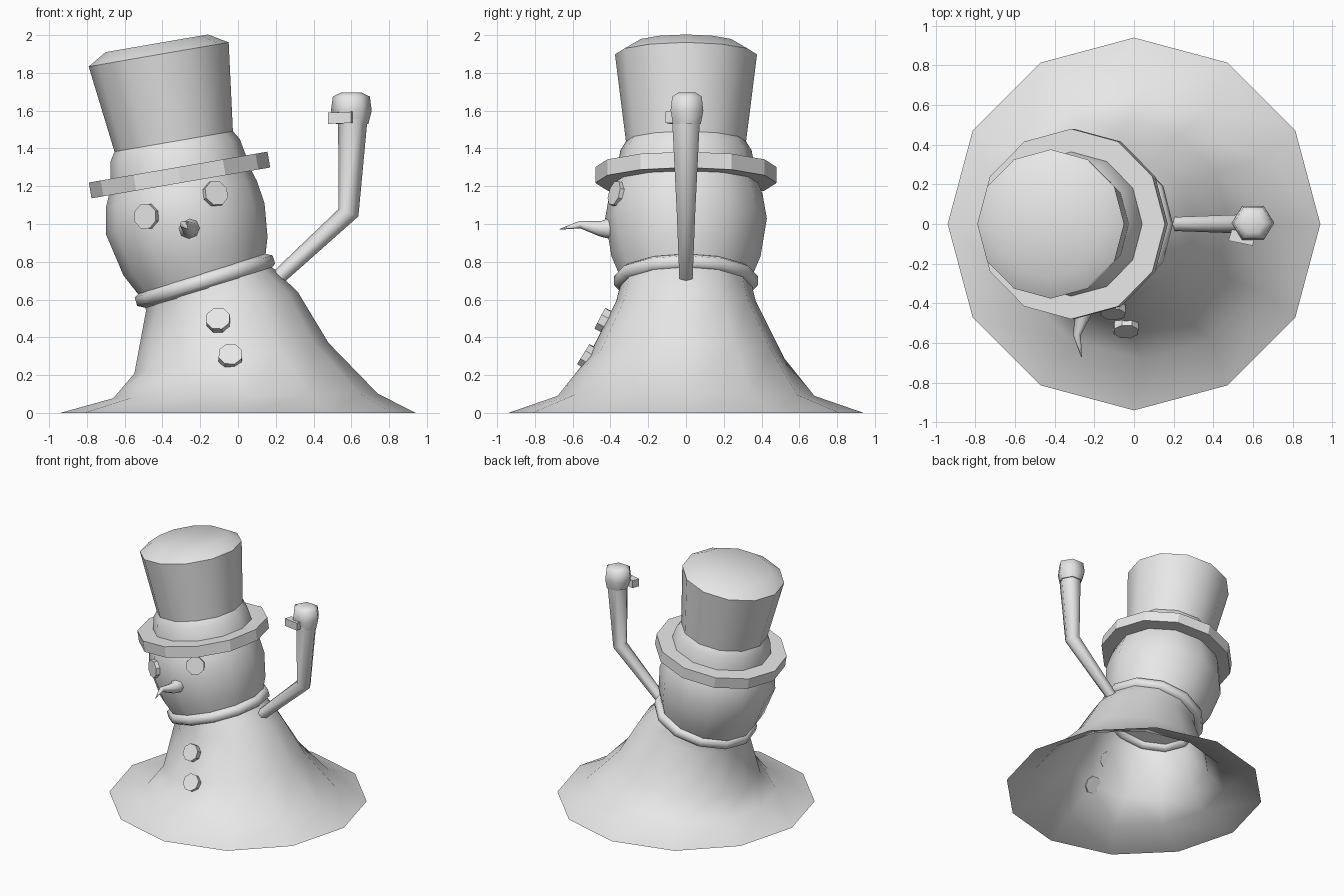
import bpy, bmesh, math
from mathutils import Vector

cube = bpy.data.objects.get("Cube")
if cube:
    bpy.data.objects.remove(cube)

grey = bpy.data.materials.new("plain_grey")
grey.use_nodes = True
grey.diffuse_color = (0.8, 0.8, 0.8, 1)
grey.node_tree.nodes["Principled BSDF"].inputs["Base Color"].default_value = (0.8, 0.8, 0.8, 1)


def finish(name, bm, angle=40):
    """Turn a bmesh into a shaded object."""
    bmesh.ops.recalc_face_normals(bm, faces=bm.faces)
    mesh = bpy.data.meshes.new(name)
    bm.to_mesh(mesh)
    bm.free()
    mesh.materials.append(grey)
    obj = bpy.data.objects.new(name, mesh)
    bpy.context.collection.objects.link(obj)
    bpy.ops.object.select_all(action='DESELECT')
    bpy.context.view_layer.objects.active = obj
    obj.select_set(True)
    bpy.ops.object.shade_smooth_by_angle(angle=math.radians(angle))
    return obj


def lean(degrees):
    """Axis leaning sideways towards the model's right."""
    t = math.radians(degrees)
    return Vector((-math.sin(t), 0, math.cos(t)))


def loft(name, rings, sides=12, ref=(0, 1, 0), bottom=True, top=True, angle=40, closed=False):
    """Skin rings given as (centre, normal, radius, optional depth radius)."""
    bm = bmesh.new()
    loops = []
    for centre, normal, rx, *ry in rings:
        n = Vector(normal).normalized()
        v = Vector(ref) - n * n.dot(Vector(ref))
        v.normalize()
        u = v.cross(n)
        loop = []
        for i in range(sides):
            a = math.tau * i / sides
            offset = u * rx * math.cos(a) + v * (ry[0] if ry else rx) * math.sin(a)
            loop.append(bm.verts.new(Vector(centre) + offset))
        loops.append(loop)
    pairs = list(zip(loops, loops[1:]))
    if closed:
        pairs.append((loops[-1], loops[0]))
    for a, b in pairs:
        for i in range(sides):
            j = (i + 1) % sides
            bm.faces.new((a[i], a[j], b[j], b[i]))
    if bottom and not closed:
        bm.faces.new(loops[0])
    if top and not closed:
        bm.faces.new(loops[-1])
    return finish(name, bm, angle)


def disc(name, centre, normal, radius, depth):
    """Eight-sided button standing on a surface."""
    c, n = Vector(centre), Vector(normal).normalized()
    spin = Vector((math.sin(math.pi / 8), 0, math.cos(math.pi / 8)))
    loft(name, [(c - n * depth, n, radius), (c + n * depth, n, radius)],
         sides=8, ref=spin, angle=30)


# Flared body, open below
loft("body", [
    ((0, 0, 0), lean(0), 0.94),
    ((0.04, 0, 0.09), lean(1), 0.70, 0.68),
    ((-0.035, 0, 0.29), lean(9), 0.52),
    ((-0.085, 0, 0.59), lean(7), 0.405, 0.37),
    ((-0.165, 0, 0.69), lean(16), 0.345),
], bottom=False, top=False)

# Tilted collar ring
collar_axis = lean(17)
collar = Vector((-0.175, 0, 0.70))
tube = []
for k in range(6):
    a = math.tau * k / 6 + math.pi / 6
    tube.append((collar + collar_axis * 0.046 * math.sin(a), collar_axis,
                 0.342 + 0.046 * math.cos(a)))
loft("collar", tube, closed=True, angle=65)

# Head
loft("head", [
    ((-0.18, 0, 0.69), lean(17), 0.335),
    ((-0.225, 0, 0.83), lean(15), 0.395),
    ((-0.28, 0, 1.03), lean(11), 0.428),
    ((-0.30, 0, 1.16), lean(10), 0.405),
    ((-0.31, 0, 1.25), lean(10), 0.37),
], angle=45)

# Top hat turned around its leaning axis
hat_axis = lean(9.8)
hat_base = Vector((-0.3025, 0, 1.2175))


def hat_part(name, profile, angle=40, **caps):
    loft(name, [(hat_base + hat_axis * h, hat_axis, r) for r, h in profile], angle=angle, **caps)


hat_part("hat_brim", [(0.48, 0), (0.48, 0.085)], angle=25)
hat_part("hat_band", [(0.365, 0.08), (0.347, 0.176), (0.318, 0.223)], bottom=False)
hat_part("hat_crown", [(0.318, 0.222), (0.376, 0.69), (0.275, 0.75)], bottom=False)

# Eyes
disc("right_eye", (-0.485, -0.372, 1.04), (-0.48, -0.87, 0.02), 0.069, 0.015)
disc("left_eye", (-0.12, -0.368, 1.16), (0.42, -0.87, 0.25), 0.069, 0.015)

# Buttons
disc("upper_button", (-0.105, -0.435, 0.49), (-0.05, -0.87, 0.45), 0.066, 0.022)
disc("lower_button", (-0.04, -0.525, 0.30), (0, -0.84, 0.52), 0.066, 0.022)

# Crooked nose
loft("nose", [
    ((-0.262, -0.38, 0.98), (0, -1, 0), 0.064),
    ((-0.255, -0.45, 0.975), (-0.1, -1, 0.1), 0.042),
    ((-0.288, -0.56, 0.997), (0, -1, 0), 0.020),
    ((-0.265, -0.67, 0.972), (0.2, -1, -0.2), 0.002),
], sides=8, ref=(0, 0, 1), angle=60)

# Raised arm
loft("arm", [
    ((0.205, 0, 0.71), (0.7, 0, 0.7), 0.04),
    ((0.585, 0, 1.06), (0.35, 0, 0.94), 0.056),
    ((0.608, 0, 1.56), (0, 0, 1), 0.078, 0.085),
], sides=6, angle=65)

# Fist and thumb
loft("fist", [
    ((0.605, 0.005, 1.53), (0, 0, 1), 0.085),
    ((0.60, 0.005, 1.60), (0, 0, 1), 0.108, 0.10),
    ((0.60, 0.005, 1.675), (0, 0, 1), 0.098, 0.09),
    ((0.60, 0.005, 1.695), (0, 0, 1), 0.055),
], sides=6, angle=65)
loft("thumb", [
    ((0.485, -0.055, 1.56), (1, -0.3, 0), 0.042),
    ((0.605, -0.08, 1.565), (1, -0.2, 0), 0.042),
], sides=4, ref=(0, 1, 1), angle=30)
